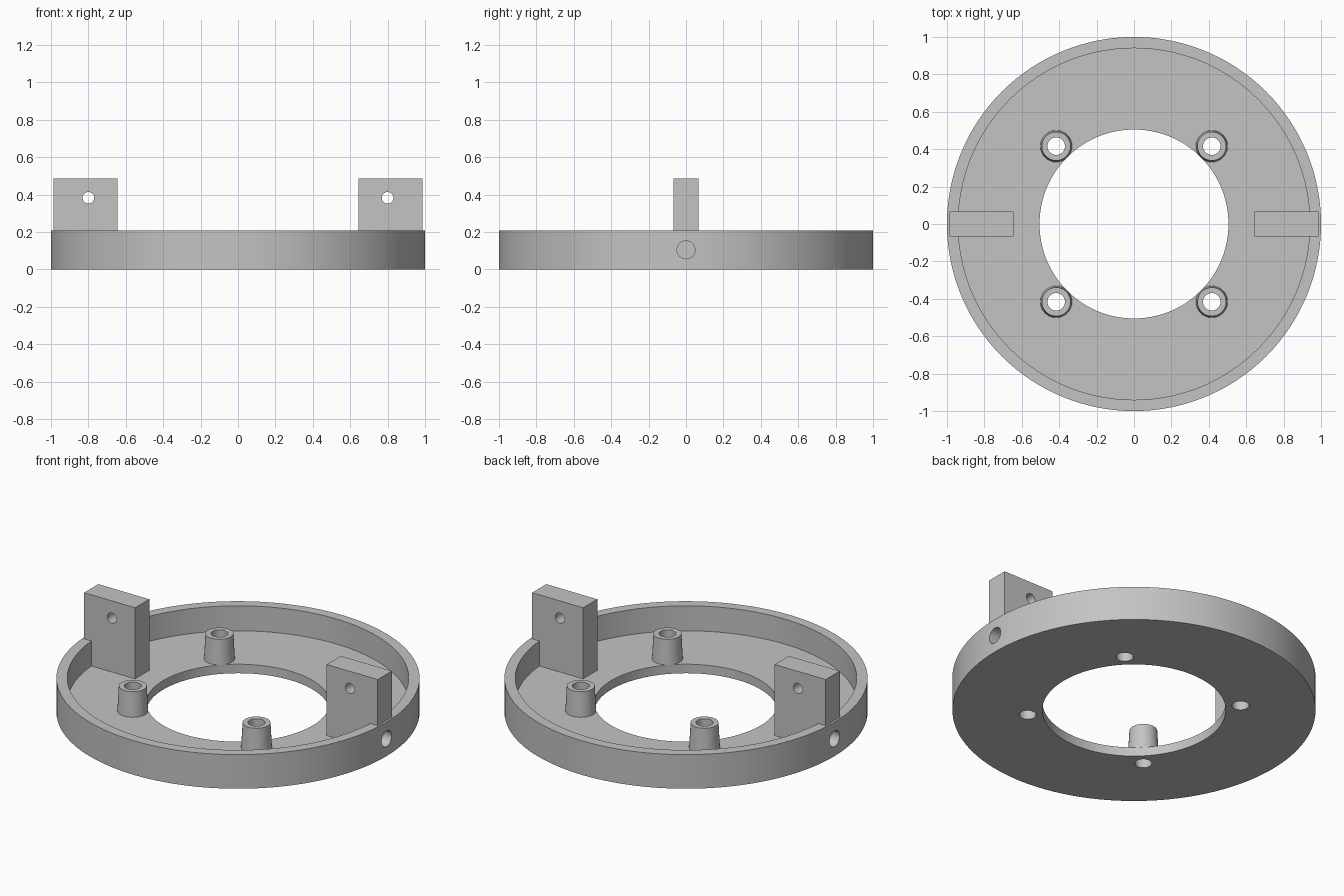
import bpy
import bmesh
import math
from mathutils import Matrix, Vector

if "Cube" in bpy.data.objects:
    bpy.data.objects.remove(bpy.data.objects["Cube"], do_unlink=True)

grey = bpy.data.materials.new("plain_grey")
grey.use_nodes = True
colour = (0.55, 0.55, 0.55, 1)
grey.diffuse_color = colour
grey.node_tree.nodes["Principled BSDF"].inputs["Base Color"].default_value = colour

# Main dimensions
RIM_HEIGHT, FLOOR = 0.207, 0.055
BORE, RIM_INNER, RIM_OUTER = 0.505, 0.94, 1.0
BOSS_AT, SCREW_R = 0.416, 0.047
TAB_IN, TAB_OUT, TAB_HALF, TAB_TOP = 0.644, 0.987, 0.068, 0.487


def add_object(name, bm):
    bmesh.ops.recalc_face_normals(bm, faces=bm.faces)
    mesh = bpy.data.meshes.new(name)
    bm.to_mesh(mesh)
    bm.free()
    mesh.materials.append(grey)
    obj = bpy.data.objects.new(name, mesh)
    bpy.context.collection.objects.link(obj)
    return obj


def lathe(name, profile, segments, centre=(0, 0, 0)):
    """Revolve a closed (radius, z) profile around a vertical axis."""
    bm = bmesh.new()
    rings = []
    for i in range(segments):
        a = math.tau * i / segments
        rings.append([bm.verts.new(Vector(centre) + Vector((r * math.cos(a), r * math.sin(a), z)))
                      for r, z in profile])
    n = len(profile)
    for i in range(segments):
        here, there = rings[i], rings[(i + 1) % segments]
        for j in range(n):
            k = (j + 1) % n
            bm.faces.new((here[j], there[j], there[k], here[k]))
    return add_object(name, bm)


def box(name, low, high):
    bm = bmesh.new()
    low, high = Vector(low), Vector(high)
    bmesh.ops.create_cube(bm, size=1, matrix=Matrix.Translation((low + high) / 2)
                          @ Matrix.Diagonal((high - low).to_4d()))
    return add_object(name, bm)


def drill(parts, centre, radius, length, axis):
    """Cut a round hole through the given parts."""
    bm = bmesh.new()
    turn = Vector((0, 0, 1)).rotation_difference(Vector(axis)).to_matrix().to_4x4()
    bmesh.ops.create_cone(bm, cap_ends=True, segments=32, radius1=radius, radius2=radius,
                          depth=length, matrix=Matrix.Translation(centre) @ turn)
    cutter = add_object("hole_cutter", bm)
    cutter.hide_render = True
    for part in parts:
        mod = part.modifiers.new("hole", "BOOLEAN")
        mod.operation, mod.solver, mod.object = "DIFFERENCE", "EXACT", cutter
        bpy.context.view_layer.objects.active = part
        bpy.ops.object.modifier_apply(modifier=mod.name)
    bpy.data.objects.remove(cutter, do_unlink=True)


# Ring-shaped tray with a raised rim
tray = lathe("ring_tray", [(BORE, 0), (RIM_OUTER, 0), (RIM_OUTER, RIM_HEIGHT),
                           (RIM_INNER, RIM_HEIGHT), (RIM_INNER, FLOOR), (BORE, FLOOR)], 128)
parts = [tray]

# Tapered screw bosses, with their holes carried on through the floor
for y_name, sy in (("front", -1), ("back", 1)):
    for x_name, sx in (("right", -1), ("left", 1)):
        spot = (sx * BOSS_AT, sy * BOSS_AT, 0)
        parts.append(lathe(f"{y_name}_{x_name}_boss",
                           [(SCREW_R, FLOOR), (0.085, FLOOR), (0.077, RIM_HEIGHT),
                            (SCREW_R, RIM_HEIGHT)], 32, spot))
        drill([tray], spot, SCREW_R, 0.3, (0, 0, 1))

# Upright tabs with a cross hole, and a blind hole entering through the rim
for name, s in (("right", -1), ("left", 1)):
    x_low, x_high = sorted((s * TAB_IN, s * TAB_OUT))
    tab = box(f"{name}_tab", (x_low, -TAB_HALF, FLOOR), (x_high, TAB_HALF, TAB_TOP))
    parts.append(tab)
    drill([tab], (s * 0.8, 0, 0.383), 0.031, 0.4, (0, 1, 0))
    drill([tab, tray], (s * 0.95, 0, 0.105), 0.048, 0.4, (1, 0, 0))

# Smooth round walls, keep hard edges
bpy.ops.object.select_all(action="DESELECT")
for part in parts:
    part.select_set(True)
bpy.context.view_layer.objects.active = tray
bpy.ops.object.shade_smooth_by_angle(angle=math.radians(30))
